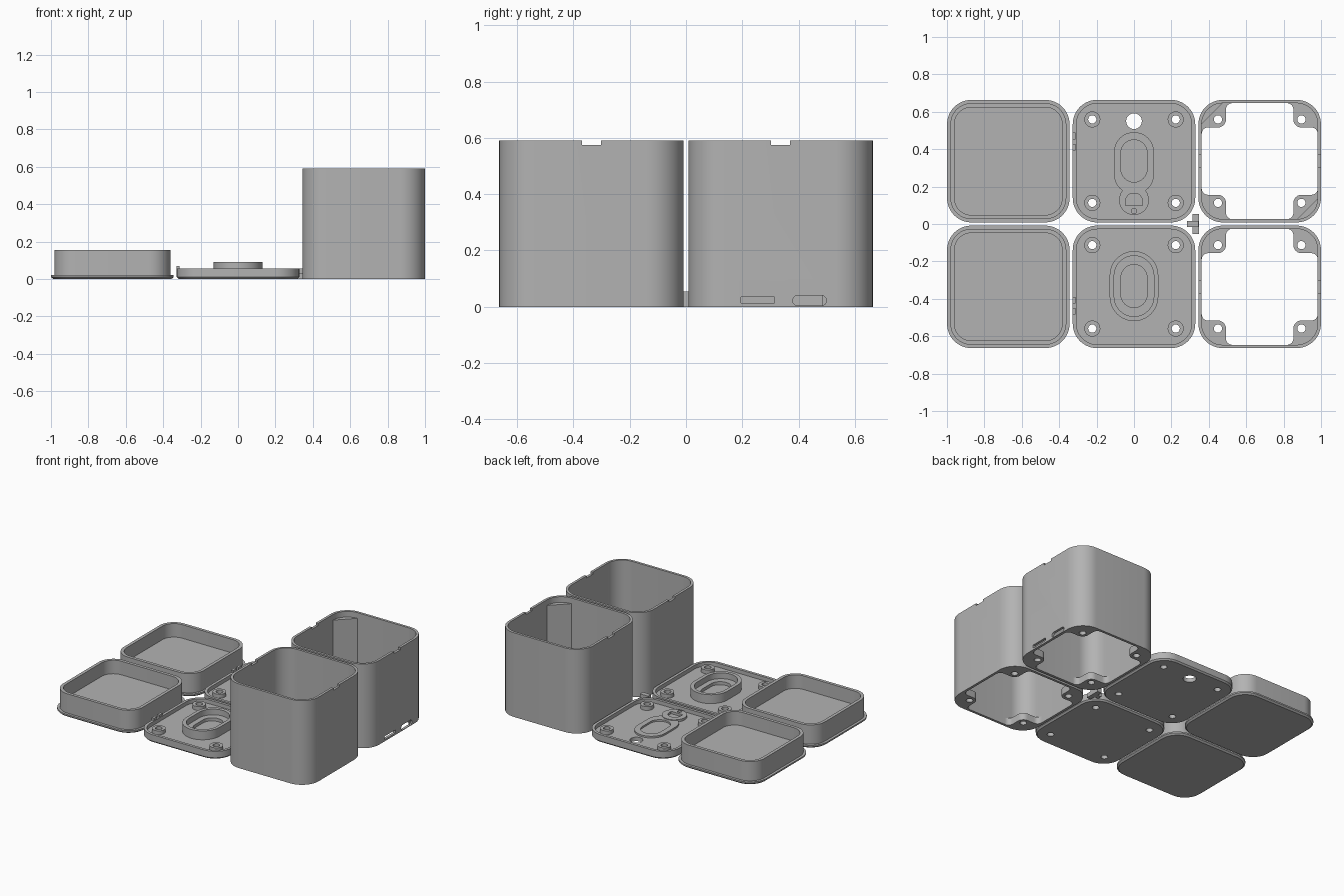
import bpy, bmesh, math
from mathutils import Matrix

if "Cube" in bpy.data.objects:
    bpy.data.objects.remove(bpy.data.objects["Cube"])

grey = bpy.data.materials.new("plain_grey")
grey.diffuse_color = (0.45, 0.45, 0.45, 1)
grey.use_nodes = True
grey.node_tree.nodes["Principled BSDF"].inputs["Base Color"].default_value = grey.diffuse_color

HALF, CORE = 0.3275, 0.1975      # outer half width, corner arc centre
COL, ROW = 0.672, 0.336          # spacing of the six parts
POST = 0.223                     # screw position from part centre


def arc(cx, cy, r, a0, a1, n=12):
    return [(cx + r * math.cos(math.radians(a0 + (a1 - a0) * i / n)),
             cy + r * math.sin(math.radians(a0 + (a1 - a0) * i / n))) for i in range(n + 1)]


def rounded(cx, cy, hx, hy, r, n=12):
    pts = []
    for sx, sy, a in ((1, 1, 0), (-1, 1, 90), (-1, -1, 180), (1, -1, 270)):
        pts += arc(cx + sx * (hx - r), cy + sy * (hy - r), r, a, a + 90, n)
    out = []
    for p in pts:
        if not out or math.dist(p, out[-1]) > 1e-5:
            out.append(p)
    if math.dist(out[0], out[-1]) < 1e-5:
        out.pop()
    return out


def circle(cx, cy, r):
    return rounded(cx, cy, r, r, r, 7)


def finish(name, bm, smooth=True):
    bmesh.ops.remove_doubles(bm, verts=bm.verts, dist=1e-5)
    bmesh.ops.recalc_face_normals(bm, faces=bm.faces)
    me = bpy.data.meshes.new(name)
    bm.to_mesh(me)
    bm.free()
    me.materials.append(grey)
    ob = bpy.data.objects.new(name, me)
    bpy.context.collection.objects.link(ob)
    if smooth:
        shade(ob)
    return ob


def shade(ob):
    bpy.ops.object.select_all(action='DESELECT')
    ob.select_set(True)
    bpy.context.view_layer.objects.active = ob
    bpy.ops.object.shade_smooth_by_angle(angle=math.radians(30))


def slab(name, loops, z0, z1):
    """Extruded outline; the loops after the first become holes."""
    cu = bpy.data.curves.new(name, 'CURVE')
    cu.dimensions, cu.fill_mode = '2D', 'BOTH'
    cu.extrude = (z1 - z0) / 2
    for loop in loops:
        sp = cu.splines.new('POLY')
        sp.points.add(len(loop) - 1)
        for p, (x, y) in zip(sp.points, loop):
            p.co = (x, y, 0, 1)
        sp.use_cyclic_u = True
    tmp = bpy.data.objects.new(name + "_outline", cu)
    bpy.context.collection.objects.link(tmp)
    bpy.context.view_layer.update()
    me = bpy.data.meshes.new_from_object(tmp.evaluated_get(bpy.context.evaluated_depsgraph_get()))
    bm = bmesh.new()
    bm.from_mesh(me)
    bmesh.ops.translate(bm, verts=bm.verts, vec=(0, 0, (z0 + z1) / 2))
    bpy.data.objects.remove(tmp)
    bpy.data.meshes.remove(me)
    return finish(name, bm)


def shell(name, cx, cy, profile, ring=False):
    """Rounded-square rings of (half width, height) skinned together."""
    bm = bmesh.new()
    rings = [[bm.verts.new((x, y, z)) for x, y in rounded(cx, cy, h, h, h - CORE)]
             for h, z in profile]
    pairs = list(zip(rings, rings[1:])) + ([(rings[-1], rings[0])] if ring else [])
    for a, b in pairs:
        for i in range(len(a)):
            j = (i + 1) % len(a)
            bm.faces.new((a[i], a[j], b[j], b[i]))
    if not ring:
        bm.faces.new(rings[0])
        bm.faces.new(rings[-1])
    return finish(name, bm)


def block(name, x0, x1, y0, y1, z0, z1):
    return slab(name, [[(x0, y0), (x1, y0), (x1, y1), (x0, y1)]], z0, z1)


def cut(ob, cutters):
    for c in cutters:
        c.hide_render = True
        m = ob.modifiers.new("cut", 'BOOLEAN')
        m.operation, m.solver, m.object = 'DIFFERENCE', 'EXACT', c
        bpy.context.view_layer.objects.active = ob
        bpy.ops.object.modifier_apply(modifier=m.name)
        bpy.data.objects.remove(c)
    shade(ob)


def side_slot(y, z, hy, hz, r):
    """Cutter through the right wall."""
    c = slab("slot_cutter", [rounded(y, z, hy, hz, r, 6)], 0.95, 1.05)
    c.data.transform(Matrix(((0, 0, 1, 0), (1, 0, 0, 0), (0, 1, 0, 0), (0, 0, 0, 1))))
    return c


CORNERS = [(sx, sy) for sx in (-1, 1) for sy in (-1, 1)]

for side, cy in (("front", -ROW), ("back", ROW)):
    # Lid trays
    shell(side + "_lid", -COL, cy, [(0.316, 0), (HALF, 0.01), (HALF, 0.02), (0.31, 0.02),
                                    (0.31, 0.155), (0.288, 0.155), (0.288, 0.06)])

    # Base plates with rim, screw bosses and clips
    base = shell(side + "_base_plate", 0, cy, [(0.318, 0), (HALF, 0.01), (HALF, 0.055),
                                               (0.308, 0.055), (0.308, 0.028)])
    holes = [slab("hole_cutter", [circle(sx * POST, cy + sy * POST, 0.022)], -0.1, 0.2)
             for sx, sy in CORNERS]
    if side == "back":
        holes.append(slab("cable_hole_cutter", [circle(0, 0.55, 0.042)], -0.1, 0.2))
    cut(base, holes)
    for sx, sy in CORNERS:
        x, y = sx * POST, cy + sy * POST
        slab(side + "_boss", [circle(x, y, 0.043), circle(x, y, 0.022)], 0.027, 0.055)
    yc = 0.44 if side == "back" else -0.437
    for dy in (-0.03, 0.03):
        block(side + "_clip", -0.33, -0.312, yc + dy - 0.018, yc + dy + 0.018, 0.05, 0.07)

    # Tall open boxes with notched rims
    box = shell(side + "_box", COL, cy, [(HALF, 0), (HALF, 0.59), (0.31, 0.59), (0.31, 0)], True)
    cutters = [block("notch_cutter", 0.2, 1.2, cy - 0.034, cy + 0.034, 0.575, 0.7)]
    if side == "back":
        cutters += [side_slot(0.255, 0.024, 0.06, 0.011, 0.003),
                    side_slot(0.439, 0.022, 0.06, 0.018, 0.0179)]
    cut(box, cutters)

    # Screw tabs in the box corners
    for sx, sy in CORNERS:
        tab = ([(0.318, 0.147)] + arc(0.277, 0.147, 0.033, 0, 90, 6)
               + arc(POST, POST, 0.043, 270, 180, 6) + arc(0.147, 0.277, 0.033, 0, 90, 6)
               + [(0.147, 0.318)] + arc(CORE, CORE, 0.1205, 90, 0))
        slab(side + "_screw_tab", [[(COL + sx * x, cy + sy * y) for x, y in tab],
                                   circle(COL + sx * POST, cy + sy * POST, 0.022)], 0, 0.05)

# Corner fillers inside the back box
for s in (-1, 1):
    edge = arc(CORE, CORE, 0.118, 92, -2)
    slab("corner_filler", [[(COL + s * x, ROW - s * y) for x, y in edge]], 0.05, 0.55)

# Oval holder on the front plate: tall wall and inner ledge
slab("oval_wall", [rounded(0, -0.332, 0.13, 0.187, 0.13), rounded(0, -0.332, 0.106, 0.162, 0.106)],
     0.027, 0.09)
slab("oval_ledge", [rounded(0, -0.332, 0.107, 0.163, 0.107), rounded(0, -0.332, 0.07, 0.115, 0.07)],
     0.027, 0.05)

# Low oval and cable guide on the back plate
slab("low_oval", [rounded(0, 0.325, 0.107, 0.166, 0.107), rounded(0, 0.337, 0.07, 0.113, 0.07)],
     0.027, 0.04)
arch = arc(0, 0.122, 0.045, 0, 180) + [(-0.045, 0.1), (0.045, 0.1)]
slab("cable_guide", [circle(0, 0.128, 0.08), arch, circle(0, 0.07, 0.014)], 0.027, 0.045)

# Small loose tee piece between the parts
block("tee_bar", 0.314, 0.347, -0.053, 0.053, 0, 0.03)
block("tee_stem", 0.283, 0.346, -0.016, 0.016, 0, 0.055)
